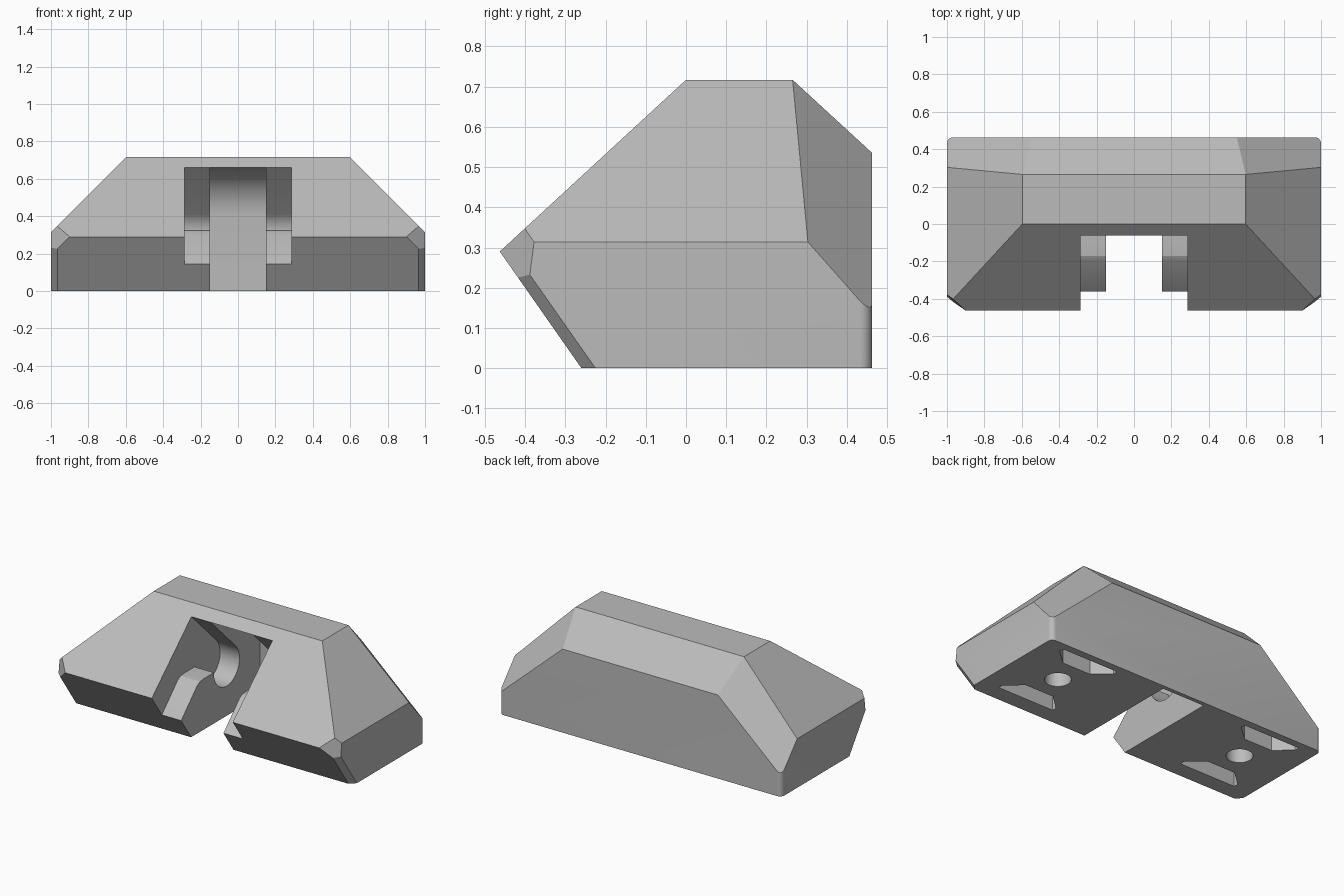
import bpy, bmesh
from math import cos, sin, radians
from mathutils import Vector

cube = bpy.data.objects.get("Cube")
if cube:
    bpy.data.objects.remove(cube, do_unlink=True)

grey = bpy.data.materials.new("plain grey")
grey.use_nodes = True
colour = (0.5, 0.5, 0.5, 1)
grey.diffuse_color = colour
grey.node_tree.nodes["Principled BSDF"].inputs["Base Color"].default_value = colour


def arc(cx, cy, r, start, end, steps):
    angles = [radians(start + (end - start) * i / steps) for i in range(steps + 1)]
    return [(cx + r * cos(a), cy + r * sin(a)) for a in angles]


def prism(name, outline, axis, low, high):
    """Extrude a closed outline along x (outline in y, z) or z (outline in x, y)."""
    bm = bmesh.new()
    place = (lambda p: (low, *p)) if axis == "x" else (lambda p: (*p, low))
    face = bm.faces.new([bm.verts.new(place(p)) for p in outline])
    grown = bmesh.ops.extrude_face_region(bm, geom=[face])["geom"]
    shift = Vector((high - low, 0, 0)) if axis == "x" else Vector((0, 0, high - low))
    bmesh.ops.translate(bm, vec=shift, verts=[g for g in grown if isinstance(g, bmesh.types.BMVert)])
    bmesh.ops.recalc_face_normals(bm, faces=bm.faces)
    mesh = bpy.data.meshes.new(name)
    bm.to_mesh(mesh)
    bm.free()
    mesh.materials.append(grey)
    obj = bpy.data.objects.new(name, mesh)
    bpy.context.collection.objects.link(obj)
    return obj


def slice_off(bm, points):
    """Cut away everything beyond the plane through three points."""
    a, b, c = map(Vector, points)
    normal = (b - a).cross(c - a).normalized()
    if normal.dot(Vector((0, 0, 0.3)) - a) > 0:
        normal.negate()
    geom = bm.verts[:] + bm.edges[:] + bm.faces[:]
    cut = bmesh.ops.bisect_plane(bm, geom=geom, dist=1e-5, plane_co=a, plane_no=normal, clear_outer=True)
    edges = [e for e in cut["geom_cut"] if isinstance(e, bmesh.types.BMEdge)]
    bmesh.ops.contextual_create(bm, geom=edges)


# Block with two rounded upright back corners
back = arc(0.968, 0.431, 0.032, 0, 90, 6)
footprint = [(1, -0.463)] + back + [(-x, y) for x, y in reversed(back)] + [(-1, -0.463)]
body = prism("body", footprint, "z", 0, 0.717)

# Sloping faces: front roof, chin and back roof, then the mirrored sides and corners
bm = bmesh.new()
bm.from_mesh(body.data)
for (y1, z1), (y2, z2) in [((-0.463, 0.29), (0, 0.717)), ((-0.26, 0), (-0.463, 0.29)),
                           ((0.265, 0.717), (0.463, 0.535))]:
    slice_off(bm, [(0, y1, z1), (1, y1, z1), (0, y2, z2)])
corner_planes = [
    [(0.597, 0, 0.717), (0.597, 0.2, 0.717), (1, 0, 0.314)],
    [(0.597, 0.265, 0.717), (1, 0.303, 0.314), (0.55, 0.463, 0.535)],
    [(0.9, -0.463, 0.29), (1, -0.378, 0.312), (0.965, -0.418, 0.225)],
    [(0.965, -0.418, 0.225), (0.965, -0.26, 0), (1, -0.225, 0)],
]
for side in (1, -1):
    for plane in corner_planes:
        slice_off(bm, [(side * x, y, z) for x, y, z in plane])
bmesh.ops.recalc_face_normals(bm, faces=bm.faces)
bm.to_mesh(body.data)
bm.free()

# Wide notch with a ledge and a round axle socket
socket = arc(0.1, 0.32, 0.13, 180, 405, 18)
notch = [(-0.6, 0.145), (-0.361, 0.145), (-0.2, 0.306), (-0.17, 0.322), (-0.13, 0.326), (-0.03, 0.326)]
notch += socket + [(-0.062, 0.66), (-0.6, 0.66)]
cutters = [prism("notch_cutter", notch, "x", -0.287, 0.287)]

# Narrow channel with a curved ceiling, open underneath
channel = [(-0.6, -0.1), (0.437, -0.1)] + arc(0.18, 0.403, 0.257, 0, 90, 10) + [(-0.6, 0.66)]
cutters.append(prism("channel_cutter", channel, "x", -0.15, 0.15))

# Screw holes and pairs of tapered pockets underneath
for side in (1, -1):
    cx, cy = side * 0.675, 0.13
    cutters.append(prism("screw_hole_cutter", arc(cx, cy, 0.077, 0, 345, 23), "z", -0.1, 0.2))
    for way in (1, -1):
        half = [(0.1, 0.165), (0.2, 0.255), (0.2, 0.285)]
        outline = half + [(-x, y) for x, y in reversed(half)]
        pocket = [(cx + x, cy + way * y) for x, y in outline]
        cutters.append(prism("pocket_cutter", pocket, "z", -0.1, 0.12))

# Carve the body and drop the cutters
bpy.context.view_layer.objects.active = body
for cutter in cutters:
    cutter.hide_render = True
    mod = body.modifiers.new("carve", "BOOLEAN")
    mod.operation = "DIFFERENCE"
    mod.solver = "EXACT"
    mod.object = cutter
    bpy.ops.object.modifier_apply(modifier=mod.name)
    bpy.data.objects.remove(cutter, do_unlink=True)

for obj in bpy.context.selected_objects:
    obj.select_set(False)
body.select_set(True)
bpy.ops.object.shade_smooth_by_angle(angle=radians(20))
